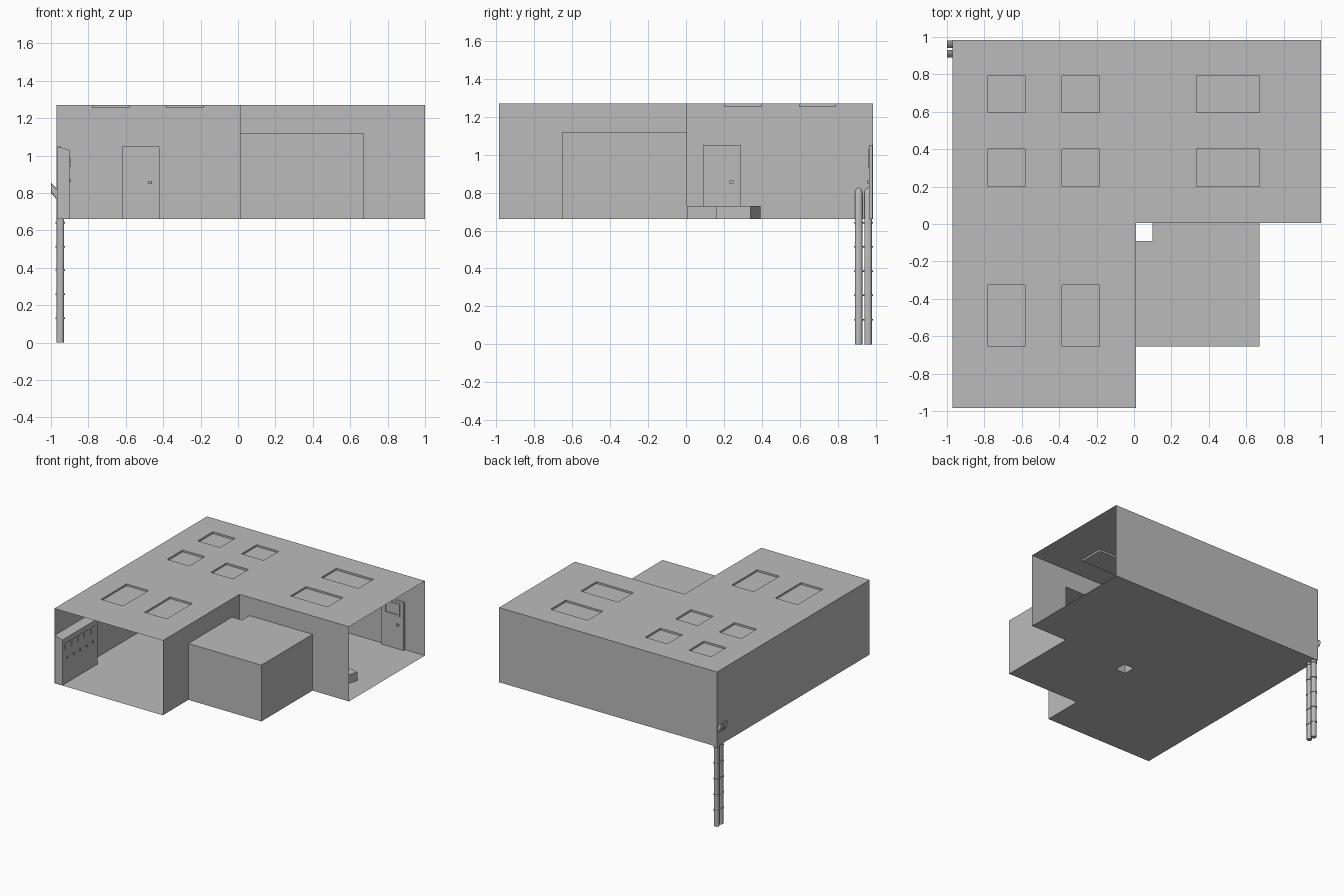
import bpy, bmesh, math
from mathutils import Vector, Matrix

if "Cube" in bpy.data.objects:
    bpy.data.objects.remove(bpy.data.objects["Cube"])


def material(name, v):
    m = bpy.data.materials.new(name)
    m.diffuse_color = (v, v, v, 1)
    m.use_nodes = True
    m.node_tree.nodes["Principled BSDF"].inputs["Base Color"].default_value = m.diffuse_color
    return m


GREY = material("plain_grey", 0.5)
X0, XM, X1 = -0.97, 0.01, 1.0          # left wall, inner corner, right end
Y0, YM, Y1 = -0.985, 0.005, 0.985      # front end, inner corner, back wall
Z0, ZB, Z1 = 0.66, 1.12, 1.27          # floor, annex roof, main roof
BX, BY = 0.67, -0.655                  # outer annex corner
NX, NY = 0.10, -0.09                   # corner shaft


def finish(name, bm, smooth=False):
    me = bpy.data.meshes.new(name)
    bm.to_mesh(me)
    bm.free()
    me.materials.append(GREY)
    ob = bpy.data.objects.new(name, me)
    bpy.context.collection.objects.link(ob)
    if smooth:
        bpy.context.view_layer.objects.active = ob
        ob.select_set(True)
        bpy.ops.object.shade_smooth_by_angle(angle=math.radians(40))
        ob.select_set(False)
    return ob


def face(bm, *pts):
    return bm.faces.new([bm.verts.new(p) for p in pts])


def wall(bm, a, b, z0, z1):
    face(bm, (*a, z0), (*b, z0), (*b, z1), (*a, z1))


def flat(bm, pts, z):
    face(bm, *[(x, y, z) for x, y in pts])


def weld(bm):
    bmesh.ops.remove_doubles(bm, verts=bm.verts, dist=1e-4)


def box(name, lo, hi, rot=0):
    bm = bmesh.new()
    lo, hi = Vector(lo), Vector(hi)
    bmesh.ops.create_cube(bm, size=1, matrix=Matrix.Translation((lo + hi) / 2)
                          @ Matrix.Rotation(rot, 4, 'Z') @ Matrix.Diagonal((*(hi - lo), 1)))
    return finish(name, bm)


# roof: L-shaped grid with sunken skylights
bm = bmesh.new()
xs = [X0, -0.78, -0.58, -0.385, -0.185, XM, 0.335, BX, X1]
ys = [Y0, -0.655, -0.325, YM, 0.2, 0.4, 0.595, 0.79, Y1]
for i in range(8):
    for j in range(8):
        if i > 4 and j < 3:
            continue
        c = [(xs[i], ys[j]), (xs[i + 1], ys[j]), (xs[i + 1], ys[j + 1]), (xs[i], ys[j + 1])]
        if i in (1, 3, 6) and j in (1, 4, 6):
            flat(bm, c, Z1 - 0.015)
            for k in range(4):
                wall(bm, c[k], c[(k + 1) % 4], Z1 - 0.015, Z1)
        else:
            flat(bm, c, Z1)
weld(bm)
bmesh.ops.dissolve_limit(bm, angle_limit=0.01, verts=bm.verts, edges=bm.edges)
finish("roof", bm)

# main walls, open at the front and right ends, with openings into the annex
bm = bmesh.new()
wall(bm, (X1, Y1), (X0, Y1), Z0, Z1)
wall(bm, (X0, Y1), (X0, Y0), Z0, Z1)
wall(bm, (XM, Y0), (XM, BY), Z0, Z1)
wall(bm, (XM, BY), (XM, NY), ZB, Z1)
wall(bm, (XM, NY), (XM, YM), Z0, Z1)
wall(bm, (XM, YM), (NX, YM), Z0, Z1)
wall(bm, (NX, YM), (BX, YM), ZB, Z1)
wall(bm, (BX, YM), (X1, YM), Z0, Z1)
weld(bm)
finish("main_walls", bm)

# annex in the inner corner, with a shaft notch
bm = bmesh.new()
wall(bm, (XM, BY), (BX, BY), Z0, ZB)
wall(bm, (BX, BY), (BX, YM), Z0, ZB)
wall(bm, (NX, YM), (NX, NY), Z0, ZB)
wall(bm, (NX, NY), (XM, NY), Z0, ZB)
flat(bm, [(XM, BY), (BX, BY), (BX, YM), (NX, YM), (NX, NY), (XM, NY)], ZB)
weld(bm)
finish("annex", bm)

# floor
bm = bmesh.new()
flat(bm, [(XM, Y0), (X0, Y0), (X0, Y1), (XM, Y1)], Z0)
flat(bm, [(XM, YM), (XM, Y1), (X1, Y1), (X1, YM)], Z0)
flat(bm, [(XM, BY), (XM, NY), (NX, NY), (NX, YM), (BX, YM), (BX, BY)], Z0)
finish("floor", bm)

# doors with knobs on the back and left walls
for i, x in enumerate((-0.62, 0.62)):
    box(f"back_door_{i}", (x, Y1 - 0.02, Z0), (x + 0.2, Y1 - 0.001, 1.05))
    box(f"back_knob_{i}", (x + 0.14, Y1 - 0.03, 0.848), (x + 0.16, Y1 - 0.02, 0.864))
box("left_door", (X0 + 0.001, 0.09, Z0), (X0 + 0.02, 0.29, 1.05))
box("left_knob", (X0 + 0.02, 0.23, 0.848), (X0 + 0.03, 0.25, 0.864))
# raised window frame on the right back door
for lo, hi in (((0.65, 0.93), (0.79, 0.94)), ((0.65, 1.02), (0.79, 1.03)),
               ((0.65, 0.93), (0.66, 1.03)), ((0.78, 0.93), (0.79, 1.03))):
    box("door_window_frame", (lo[0], Y1 - 0.026, lo[1]), (hi[0], Y1 - 0.02, hi[1]))

# control cabinet with sloping top on the left wall
bm = bmesh.new()
prof = [(X0 + 0.001, Z0), (-0.90, Z0), (-0.90, 1.03), (X0 + 0.001, 1.05)]
f = face(bm, *[(x, Y0 + 0.005, z) for x, z in prof])
ext = bmesh.ops.extrude_face_region(bm, geom=[f])
bmesh.ops.translate(bm, vec=(0, 0.45, 0), verts=[v for v in ext['geom'] if isinstance(v, bmesh.types.BMVert)])
bmesh.ops.recalc_face_normals(bm, faces=bm.faces)
finish("cabinet", bm)
for i in range(5):
    y = Y0 + 0.035 + i * 0.083
    box(f"cabinet_screen_{i}", (-0.90, y, 0.94), (-0.895, y + 0.06, 0.99))
    box(f"cabinet_button_{i}", (-0.90, y + 0.02, 0.86), (-0.894, y + 0.035, 0.875))

# low benches
box("bench", (0.45, YM + 0.001, Z0), (0.72, 0.235, 0.73))
box("angled_bench", (0.62, 0.18, Z0), (0.82, 0.37, 0.73), math.radians(-15))

# two drain pipes bending out through the left wall, with clamp rings
for i, y in enumerate((0.91, 0.96)):
    bm = bmesh.new()
    N, r, rings = 16, 0.02, []
    for zc, xc, slope in ((0, -0.95, 0), (0.775, -0.95, 0.41), (0.828, -1.0, None)):
        ring = []
        for k in range(N):
            a = 2 * math.pi * k / N
            dx, dy = r * math.cos(a), r * math.sin(a)
            if slope is None:      # vertical cut at the outlet
                p = (xc, y + dy, zc + dx * 1.41)
            else:
                p = (xc + dx, y + dy, zc + slope * dx)
            ring.append(bm.verts.new(p))
        rings.append(ring)
    for a, b in zip(rings, rings[1:]):
        for k in range(N):
            bm.faces.new((a[k], a[(k + 1) % N], b[(k + 1) % N], b[k]))
    bm.faces.new(rings[0][::-1])
    bm.faces.new(rings[2])
    finish(f"drain_pipe_{i}", bm, True)
    bm = bmesh.new()
    for k in range(5):
        bmesh.ops.create_cone(bm, cap_ends=True, segments=N, radius1=0.025, radius2=0.025, depth=0.008,
                              matrix=Matrix.Translation((-0.95, y, 0.13 + k * 0.128)))
    finish(f"pipe_clamps_{i}", bm, True)
